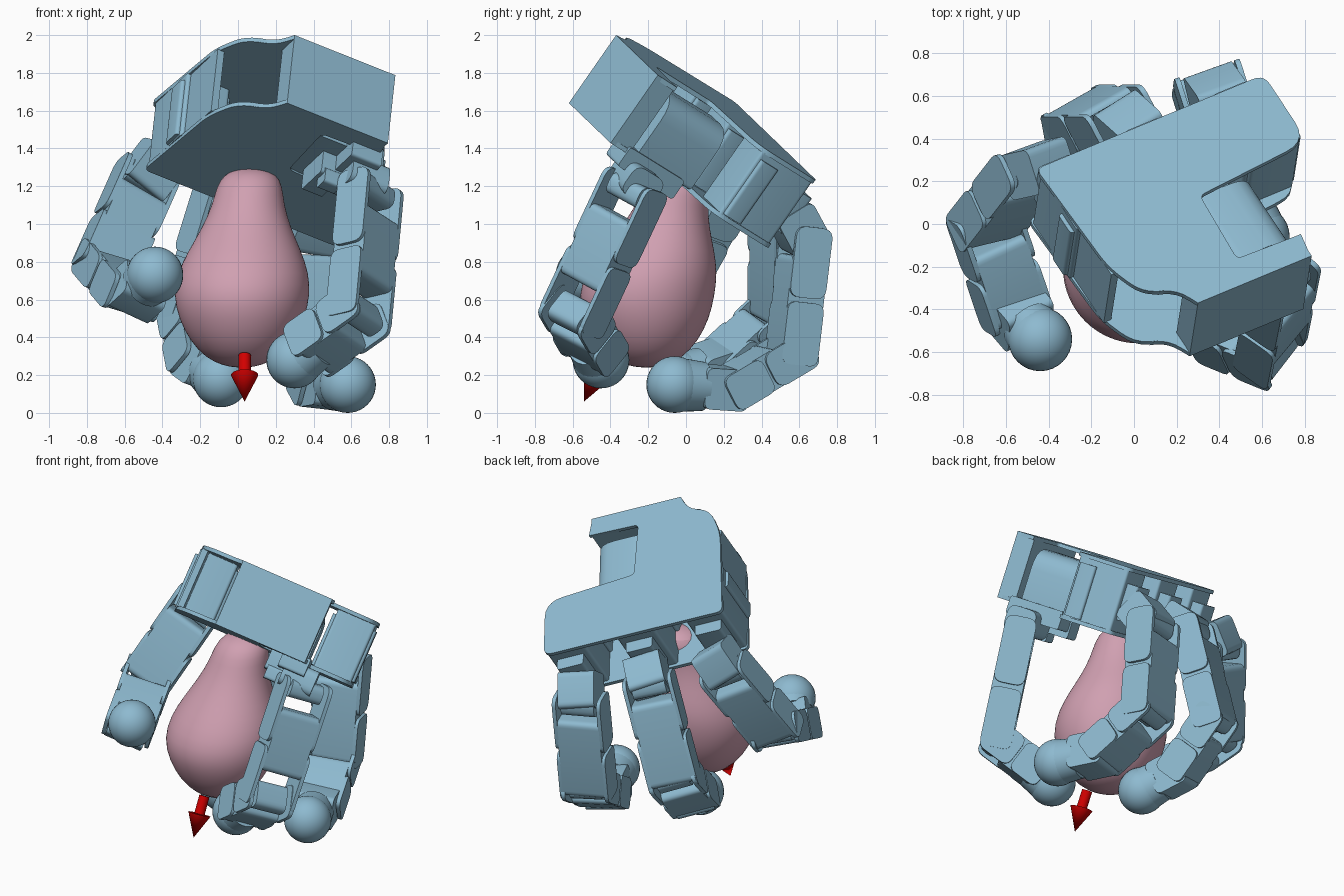
import bpy, bmesh, math
from mathutils import Vector, Matrix

if "Cube" in bpy.data.objects:
    bpy.data.objects.remove(bpy.data.objects["Cube"], do_unlink=True)


def material(name, rgb):
    m = bpy.data.materials.new(name)
    m.use_nodes = True
    m.diffuse_color = (*rgb, 1)
    m.node_tree.nodes["Principled BSDF"].inputs["Base Color"].default_value = (*rgb, 1)
    return m


BLUE = material("steel_blue", (0.27, 0.49, 0.63))
PINK = material("dusty_pink", (0.63, 0.35, 0.44))
RED = material("arrow_red", (0.64, 0.0, 0.0))


def finish(bm, name, mat):
    bmesh.ops.recalc_face_normals(bm, faces=bm.faces)
    me = bpy.data.meshes.new(name)
    bm.to_mesh(me)
    bm.free()
    me.materials.append(mat)
    ob = bpy.data.objects.new(name, me)
    bpy.context.collection.objects.link(ob)
    bpy.ops.object.select_all(action="DESELECT")
    ob.select_set(True)
    bpy.context.view_layer.objects.active = ob
    bpy.ops.object.shade_smooth_by_angle(angle=math.radians(35))
    return ob


def fillet(corners, steps=5):
    """Round each (x, y, radius) corner of a polygon."""
    out = []
    for i, (x, y, r) in enumerate(corners):
        p = Vector((x, y))
        if r == 0:
            out.append(p)
            continue
        a = p + (Vector(corners[i - 1][:2]) - p).normalized() * r
        b = p + (Vector(corners[(i + 1) % len(corners)][:2]) - p).normalized() * r
        for k in range(steps + 1):
            s = k / steps
            out.append(a * (1 - s) ** 2 + p * 2 * s * (1 - s) + b * s * s)
    return out


def prism(name, corners, z0, z1, frame):
    """Extrude a rounded outline from z0 to z1 in the given frame."""
    bm = bmesh.new()
    pts = fillet(corners)
    low = [bm.verts.new(frame @ Vector((p.x, p.y, z0))) for p in pts]
    high = [bm.verts.new(frame @ Vector((p.x, p.y, z1))) for p in pts]
    bm.faces.new(low)
    bm.faces.new(high)
    for i in range(len(pts)):
        j = (i + 1) % len(pts)
        bm.faces.new((low[i], low[j], high[j], high[i]))
    return finish(bm, name, BLUE)


def rect(x0, x1, y0, y1, r=0):
    return [(x0, y0, r), (x1, y0, r), (x1, y1, r), (x0, y1, r)]


def frame_from(x, y, z, origin):
    return Matrix.Translation(origin) @ Matrix((x, y, z)).transposed().to_4x4()


def rod(name, a, b, r0, r1, mat):
    a, b = Vector(a), Vector(b)
    bm = bmesh.new()
    place = Matrix.Translation((a + b) / 2) @ (b - a).to_track_quat("Z", "Y").to_matrix().to_4x4()
    bmesh.ops.create_cone(bm, cap_ends=True, segments=32, radius1=r0, radius2=r1,
                          depth=(b - a).length, matrix=place)
    return finish(bm, name, mat)


# Palm frame: u across, v towards the fingers, n out of the back of the hand
n = Vector((0.09, 0.57, 0.82)).normalized()
u = Vector((0.867, 0.36, -0.344))
u = (u - n * u.dot(n)).normalized()
v = n.cross(u)
PALM = frame_from(u, v, n, Vector((0.30, -0.37, 2.0)))

# Hollow palm: two plates, wrist block and side wall
outline = [(0, 0, 0), (0.61, 0, 0), (0.63, 0.13, 0), (0.29, 0.14, 0.03),
           (0.31, 0.53, 0.03), (0.92, 0.58, 0.12), (0.92, 1.0, 0.06),
           (-0.31, 1.0, 0.04), (-0.28, 0.36, 0.08), (-0.2, 0.15, 0.1), (-0.06, 0.12, 0.08)]
prism("palm_back_plate", outline, -0.025, 0, PALM)
prism("palm_front_plate", outline, -0.44, -0.415, PALM)
prism("wrist_block", rect(0, 0.615, 0, 0.13), -0.44, 0, PALM)
prism("palm_side_wall", rect(-0.28, -0.24, 0.33, 0.64), -0.42, -0.02, PALM)

# Motors for each finger, stepped at the palm rim
for i, c in enumerate((-0.17, 0.305, 0.78)):
    prism(f"finger_motor_{i}", rect(c - 0.13, c + 0.13, 0.62, 0.98, 0.02), -0.42, -0.02, PALM)
    prism(f"motor_cap_{i}", rect(c - 0.15, c + 0.15, 0.64, 0.76, 0.02), -0.41, -0.06, PALM)
    prism(f"motor_horn_{i}", rect(c - 0.09, c + 0.09, 0.95, 1.06, 0.02), -0.34, -0.10, PALM)

# Thumb drive lying in the palm notch, and its hanging bracket
ALONG = frame_from(u, n, v, PALM.translation)
SIDE = frame_from(v, n, u, PALM.translation)
prism("thumb_motor", [(0.30, -0.43, 0), (0.62, -0.43, 0.02), (0.62, -0.06, 0.14), (0.30, -0.06, 0.05)],
      0.17, 0.56, ALONG)
prism("thumb_bracket", rect(0.28, 0.50, -0.56, -0.42, 0.02), 0.38, 0.50, SIDE)
prism("thumb_bracket_foot", rect(0.27, 0.36, -0.62, -0.53, 0.02), 0.40, 0.50, SIDE)
prism("thumb_base_block", rect(0.10, 0.49, -0.52, -0.40, 0.02), 0.46, 0.64, SIDE)
prism("thumb_yoke", rect(0.15, 0.36, -0.62, -0.45, 0.06), 0.50, 0.72, SIDE)


def segment(name, p, q, w, width, thick, gap=0.0, trim=-0.03):
    """Finger link from p to q; w is the hinge direction, gap opens a fork at p,
    trim shortens the core at q so that a window stays between the shells."""
    p, q = Vector(p), Vector(q)
    d = (q - p).normalized()
    w = (Vector(w) - d * d.dot(Vector(w))).normalized()
    f = frame_from(d, w.cross(d), w, p)
    length, h, half = (q - p).length, thick / 2, width / 2
    start = gap if gap else -0.05
    prism(name + "_body", rect(start, length - trim, -h, h, 0.04), 0.02 - half, half - 0.02, f)
    if gap:
        # side cheeks around the hinge, with an open gap between them
        prism(name + "_hinge", rect(-0.07, 0.05, -h * 0.8, h * 0.8, 0.05), 0.05 - half, half - 0.05, f)
        for s in (-1, 1):
            a, b = sorted((s * half, s * (half - 0.025)))
            prism(name + "_cheek", rect(-0.08, length * 0.5, -h, h, 0.06), a, b, f)
            prism(name + "_shell", rect(length * 0.54, length + 0.06, -h, h, 0.05), a, b, f)


def fingertip(name, p, q):
    rod(name + "_tip_sleeve", p, q, 0.13, 0.146, BLUE)
    bm = bmesh.new()
    bmesh.ops.create_uvsphere(bm, u_segments=32, v_segments=20, radius=0.15,
                              matrix=Matrix.Translation(q))
    finish(bm, name + "_pad", BLUE)


# Joint positions from base to pad, and hinge direction
fingers = {
    "index_finger": ((0.9, 0.3, -0.3), [(-0.41, 0.27, 1.34), (-0.50, 0.25, 1.22),
                     (-0.695, 0.00, 0.78), (-0.56, -0.40, 0.62), (-0.44, -0.54, 0.73)]),
    "middle_finger": ((0.83, 0.48, -0.32), [(0.02, 0.41, 1.19), (-0.07, 0.49, 1.10),
                      (-0.25, 0.49, 0.52), (-0.20, 0.21, 0.26), (-0.09, -0.03, 0.18)]),
    "outer_finger": ((0.95, 0.29, -0.1), [(0.42, 0.56, 1.04), (0.37, 0.63, 0.91),
                     (0.36, 0.56, 0.32), (0.46, 0.24, 0.13), (0.58, -0.06, 0.15)]),
}
for name, (w, pts) in fingers.items():
    pts = [Vector(p) for p in pts]
    middle = pts[3].lerp(pts[4], 0.5)
    segment(name + "_base", pts[0], pts[1], w, 0.28, 0.22)
    segment(name + "_proximal", pts[1], pts[2], w, 0.32, 0.2, 0.08)
    segment(name + "_medial", pts[2], pts[3], w, 0.31, 0.2, 0.1)
    segment(name + "_distal", pts[3], middle, w, 0.29, 0.22)
    fingertip(name, middle, pts[4])

# Thumb
hinge = (0.6, 0.73, -0.36)
root, elbow, pad = Vector((0.70, -0.29, 1.16)), Vector((0.64, -0.59, 0.52)), Vector((0.30, -0.45, 0.28))
segment("thumb_proximal", root, elbow, hinge, 0.32, 0.2, 0.13, 0.17)
segment("thumb_distal", elbow, elbow.lerp(pad, 0.72), hinge, 0.31, 0.22, 0.08)
fingertip("thumb", elbow.lerp(pad, 0.65), pad)

# Pear: stacked rings (height, radius) with the neck leaning back
profile = [(0.24, 0.03), (0.25, 0.10), (0.29, 0.19), (0.38, 0.275), (0.50, 0.335), (0.62, 0.362),
           (0.74, 0.35), (0.86, 0.298), (0.98, 0.235), (1.1, 0.19), (1.2, 0.175),
           (1.26, 0.14), (1.29, 0.08), (1.3, 0.02)]
bm = bmesh.new()
rings = []
for z, r in profile:
    lean = max(0, z - 0.65) / 0.6
    c = Vector((0.02 + 0.045 * lean, -0.21 + 0.18 * lean, z))
    angles = [math.tau * k / 40 for k in range(40)]
    rings.append([bm.verts.new(c + Vector((math.cos(a), math.sin(a), 0)) * r) for a in angles])
for a, b in zip(rings, rings[1:]):
    for k in range(40):
        j = (k + 1) % 40
        bm.faces.new((a[k], a[j], b[j], b[k]))
bm.faces.new(rings[0])
bm.faces.new(rings[-1])
pear = finish(bm, "pear", PINK)
sub = pear.modifiers.new("soften", "SUBSURF")
sub.levels = sub.render_levels = 1

# Arrow below the pear
tail, neck, tip = (0.035, -0.42, 0.305), (0.035, -0.475, 0.2), (0.035, -0.54, 0.06)
rod("arrow_shaft", tail, neck, 0.033, 0.033, RED)
rod("arrow_head", neck, tip, 0.072, 0, RED)
